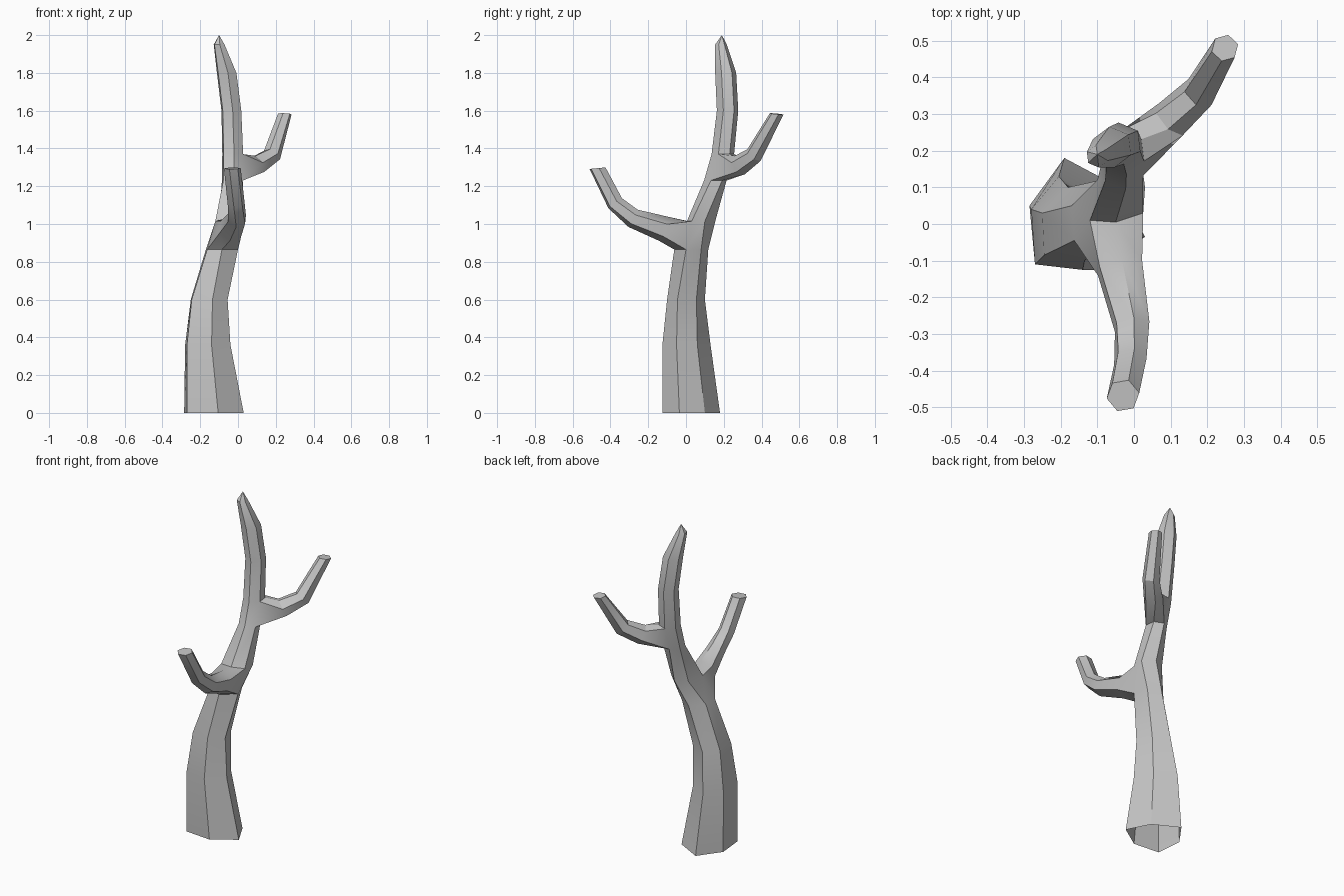
import bpy, bmesh
from math import cos, sin, radians
from mathutils import Vector

cube = bpy.data.objects.get("Cube")
if cube:
    bpy.data.objects.remove(cube, do_unlink=True)

SIDES = 6
UP = Vector((0, 0, 1))
bm = bmesh.new()


def hexagon(centre, radius, side, up, phase):
    """Ring of new vertices in the plane of the side and up axes."""
    angles = [radians(phase + 360 * i / SIDES) for i in range(SIDES)]
    return [bm.verts.new(centre + radius * (cos(a) * side + sin(a) * up)) for a in angles]


def bridge(low, high, skip=()):
    """Quads between two rings, leaving holes at the skipped sides."""
    for i in range(SIDES):
        if i not in skip:
            j = (i + 1) % SIDES
            bm.faces.new((low[i], low[j], high[j], high[i]))


def grow_branch(low, high, corners, phase, path):
    """Limb growing out of the two-face hole between two trunk rings, sawn off at the end."""
    ring = [high[c] for c in corners] + [low[c] for c in reversed(corners)]
    points = [Vector(p[:3]) for p in path]
    for i, point in enumerate(points):
        last = i == len(points) - 1
        before, after = points[max(i - 1, 0)], points[i if last else i + 1]
        along = (after - before).normalized()
        side = along.cross(UP).normalized()
        normal = (UP * 4 + along).normalized() if last else along
        new_ring = hexagon(point, path[i][3], side, side.cross(normal), phase)
        bridge(ring, new_ring)
        ring = new_ring
    bm.faces.new(ring)


# Lower trunk: uneven level sections, from the flared foot up to the first fork
sections = [
    (0, [(0.03, -0.035), (-0.04, 0.1), (-0.19, 0.18),
         (-0.285, 0.05), (-0.27, -0.11), (-0.105, -0.125)]),
    (0.36, [(-0.04, -0.05), (-0.09, 0.06), (-0.205, 0.13),
            (-0.28, 0.04), (-0.27, -0.11), (-0.14, -0.125)]),
    (0.6, [(-0.055, -0.045), (-0.085, 0.055), (-0.18, 0.1),
           (-0.25, 0.03), (-0.245, -0.085), (-0.135, -0.1)]),
    (0.865, [(0, 0), (-0.03, 0.08), (-0.1, 0.118),
             (-0.17, 0.05), (-0.163, -0.045), (-0.085, -0.062)]),
    (1.015, [(0.025, 0.03), (0.03, 0.1), (-0.03, 0.155),
             (-0.1, 0.12), (-0.12, 0.01), (-0.05, 0.005)]),
]
rings = [[bm.verts.new((x, y, z)) for x, y in outline] for z, outline in sections]

# Upper trunk: regular sections (x, y, z, radius)
for x, y, z, radius in [
    (-0.03, 0.155, 1.23, 0.06), (-0.028, 0.195, 1.37, 0.06),
    (-0.035, 0.22, 1.6, 0.057), (-0.06, 0.21, 1.8, 0.056),
    (-0.1, 0.185, 1.95, 0.031),
]:
    rings.append(hexagon(Vector((x, y, z)), radius, Vector((1, 0, 0)), Vector((0, 1, 0)), -23))

# Skin the trunk, leaving holes for the two limbs; the foot stays open
FRONT_FORK, BACK_FORK = 3, 5
holes = {FRONT_FORK: (4, 5), BACK_FORK: (0, 1)}
for level in range(len(rings) - 1):
    bridge(rings[level], rings[level + 1], holes.get(level, ()))

# Pointed top
tip = bm.verts.new((-0.1, 0.19, 2))
for i in range(SIDES):
    bm.faces.new((rings[-1][i], rings[-1][(i + 1) % SIDES], tip))

# Front limb
grow_branch(rings[FRONT_FORK], rings[FRONT_FORK + 1], (4, 5, 0), 38, [
    (-0.038, -0.12, 0.975, 0.068), (-0.005, -0.28, 1.03, 0.052),
    (-0.01, -0.375, 1.11, 0.046), (-0.03, -0.468, 1.295, 0.045),
])
# Back left limb
grow_branch(rings[BACK_FORK], rings[BACK_FORK + 1], (0, 1, 2), 15, [
    (0.1, 0.285, 1.312, 0.056), (0.18, 0.36, 1.365, 0.048),
    (0.248, 0.48, 1.583, 0.037),
])

# Grey bark
bark = bpy.data.materials.new("grey_bark")
bark.use_nodes = True
GREY = (0.56, 0.56, 0.56, 1)
bark.diffuse_color = GREY
bark.node_tree.nodes["Principled BSDF"].inputs["Base Color"].default_value = GREY

# Finished tree
bmesh.ops.recalc_face_normals(bm, faces=bm.faces)
mesh = bpy.data.meshes.new("bare_tree")
bm.to_mesh(mesh)
bm.free()
mesh.materials.append(bark)
tree = bpy.data.objects.new("bare_tree", mesh)
bpy.context.collection.objects.link(tree)
bpy.ops.object.select_all(action="DESELECT")
tree.select_set(True)
bpy.context.view_layer.objects.active = tree
bpy.ops.object.shade_smooth_by_angle(angle=radians(30))
